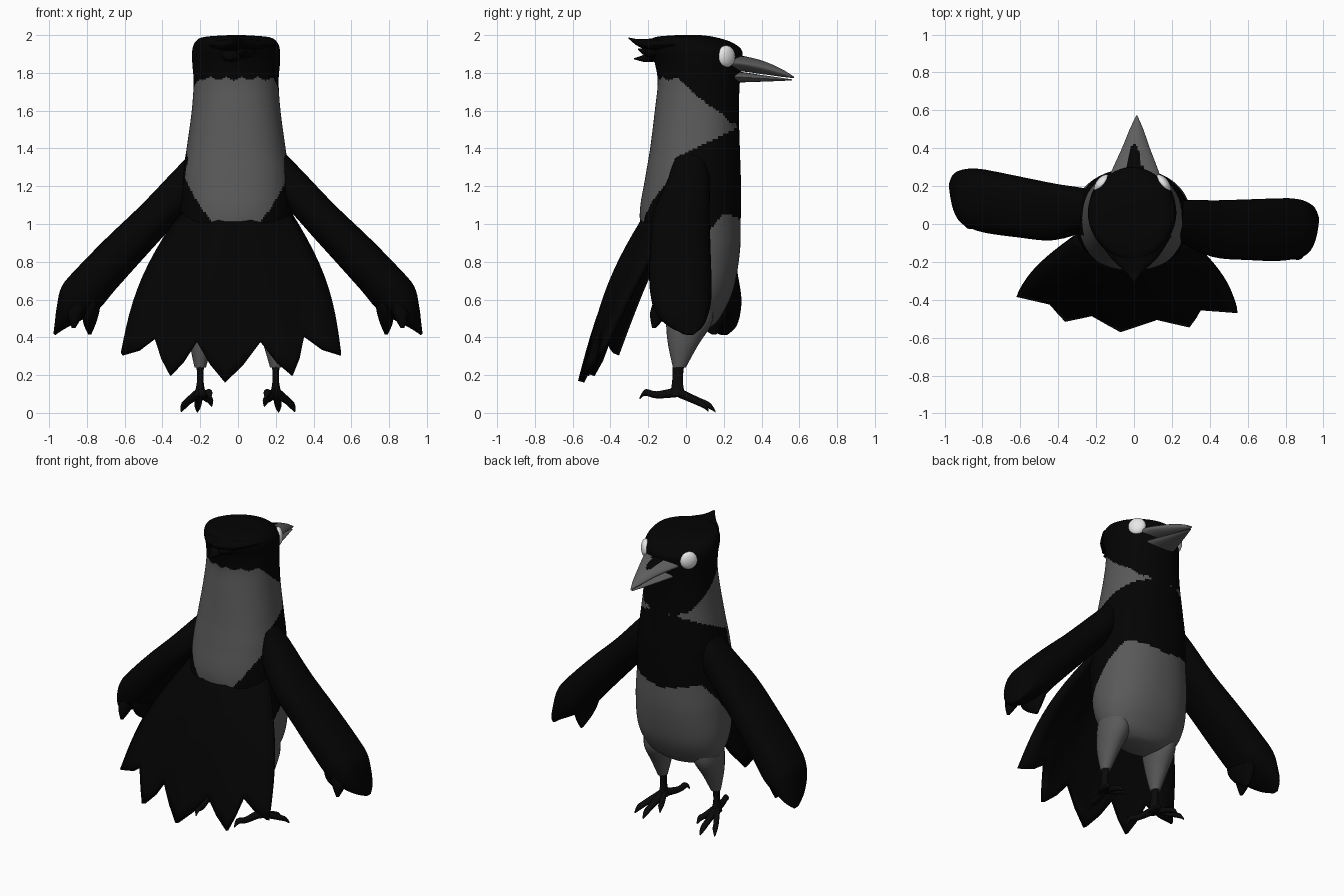
import bpy, bmesh, math
from mathutils import Vector as V

if "Cube" in bpy.data.objects:
    bpy.data.objects.remove(bpy.data.objects["Cube"])


def material(name, v):
    m = bpy.data.materials.new(name)
    m.diffuse_color = (v, v, v, 1)
    m.use_nodes = True
    m.node_tree.nodes["Principled BSDF"].inputs["Base Color"].default_value = m.diffuse_color
    return m


BLACK = material("black_plumage", .001)
GREY = material("grey_plumage", .1)
BEAK = material("beak_grey", .115)
FOOT = material("foot_black", .003)
WHITE = material("eye_white", .8)


def finish(name, bm, mats, rule=None, angle=50):
    bmesh.ops.recalc_face_normals(bm, faces=bm.faces[:])
    if rule:
        for f in bm.faces:
            f.material_index = rule(f.calc_center_median())
    me = bpy.data.meshes.new(name)
    bm.to_mesh(me)
    bm.free()
    for m in mats:
        me.materials.append(m)
    ob = bpy.data.objects.new(name, me)
    bpy.context.collection.objects.link(ob)
    bpy.ops.object.select_all(action='DESELECT')
    ob.select_set(True)
    bpy.context.view_layer.objects.active = ob
    bpy.ops.object.shade_smooth_by_angle(angle=math.radians(angle))
    return ob


def smooth_rows(rows, n):
    """Catmull-Rom interpolation of section rows."""
    out = []
    for i in range(len(rows) - 1):
        a, b, c, d = (rows[max(0, min(len(rows) - 1, i + k))] for k in (-1, 0, 1, 2))
        for s in range(n):
            t = s / n
            out.append([.5 * (2*q + (r-p)*t + (2*p-5*q+4*r-w)*t*t + (3*q-p-3*r+w)*t**3)
                        for p, q, r, w in zip(a, b, c, d)])
    return out + [list(rows[-1])]


def loft(name, rows, side, up, mats, n=4, seg=16, power=2, rule=None, caps=True):
    """Skin superellipse sections (x, y, z, half width, half depth[, power])."""
    side, up = V(side).normalized(), V(up).normalized()
    bm = bmesh.new()
    rings = []
    for x, y, z, a, b, *own in smooth_rows(rows, n):
        e = 2 / (own[0] if own else power)
        ring = []
        for k in range(seg):
            t = 2 * math.pi * k / seg
            c, s = (math.copysign(abs(q) ** e, q) for q in (math.cos(t), math.sin(t)))
            ring.append(bm.verts.new(V((x, y, z)) + side * a * c + up * b * s))
        rings.append(ring)
    for r, q in zip(rings, rings[1:]):
        for k in range(seg):
            j = (k + 1) % seg
            bm.faces.new((r[k], r[j], q[j], q[k]))
    if caps:
        bm.faces.new(rings[0])
    bm.faces.new(rings[-1])
    return finish(name, bm, mats, rule)


# Body and head in one skin: z, back y, front y, half width, section power
profile = [(.44, -.02, .08, .05, 2), (.46, -.07, .14, .17, 2), (.52, -.12, .19, .26, 2.1),
           (.65, -.18, .25, .305, 2.2), (.85, -.22, .285, .31, 2.2), (1.05, -.245, .29, .30, 2.2),
           (1.25, -.215, .29, .285, 2.3), (1.4, -.19, .285, .262, 2.3), (1.6, -.165, .28, .235, 2.2),
           (1.75, -.15, .285, .225, 2.1), (1.85, -.165, .295, .232, 1.9), (1.92, -.19, .295, .232, 1.9),
           (1.965, -.19, .235, .215, 1.85), (1.99, -.16, .15, .17, 1.8), (2.0, -.05, .08, .04, 1.8)]


def plumage(c):
    x, y, z = abs(c.x + .01), c.y, c.z
    top = 1.77 - max(0, y + .05) * .8 + .008 * math.sin(c.x * 75)
    low = 1.31 + (y + .14) * .48
    if y < -.06:
        low = min(low, .95 + 4 * x * x)
    belly = z < 1.01 + .18 * x and y > -.07 + max(0, z - .72) * .8
    return int(low < z < top or belly or z < .56)


loft("body", [(-.01, (b + f) / 2, z, w, (f - b) / 2, p) for z, b, f, w, p in profile],
     (1, 0, 0), (0, 1, 0), [BLACK, GREY], n=15, seg=180, rule=plumage)

# Crest feathers on the back of the head
for i, (x, w, z0, y1, z1) in enumerate([(0, .2, 1.952, -.305, 1.985), (.03, .09, 1.92, -.255, 1.925),
                                        (-.03, .09, 1.90, -.275, 1.875)]):
    loft(f"crest_feather_{i}", [(x, -.06, z0, w, .045), (x, -.17, z0 - .005, w * .65, .036),
                                (x, -.25 if i == 0 else -.22, (z0 + z1) / 2 - .01, w * .25, .02),
                                (x, y1, z1, .003, .003)], (1, 0, 0), (0, 0, 1), [BLACK], caps=False)

# Beak: upper half with dark forehead wedge, thinner lower half
loft("upper_beak", [(.005, .22, 1.853, .145, .05), (.006, .29, 1.85, .12, .042), (.01, .4, 1.83, .074, .036),
                    (.013, .5, 1.802, .036, .022), (.015, .572, 1.776, .003, .004)],
     (1, 0, 0), (0, 0, 1), [BEAK, BLACK], n=10, seg=40, power=1.7, caps=False,
     rule=lambda c: int(c.y < .42 and abs(c.x) < .13 * math.sqrt(max(0, .42 - c.y)) and c.z > 1.85))
loft("lower_beak", [(.005, .22, 1.778, .115, .03), (.006, .3, 1.777, .092, .027), (.01, .42, 1.77, .052, .016),
                    (.015, .56, 1.763, .004, .003)], (1, 0, 0), (0, 0, 1), [BEAK], power=1.8, caps=False)

# Tail: fan of five feathers with a zigzag lower edge
edge = [(-.615, -.37, .31), (-.44, -.41, .4), (-.36, -.5, .2), (-.22, -.47, .38), (-.07, -.555, .165),
        (.12, -.49, .38), (.29, -.53, .2), (.35, -.44, .41), (.545, -.455, .31)]
bm = bmesh.new()
cols = []
for i in range(17):
    a, b = V(edge[i // 2]), V(edge[min(8, (i + 1) // 2)])
    low = (a + b) / 2
    if i % 2:
        low.z -= .02
    u = i / 8 - 1
    top = V((.24 * u - .01, -.165 + .15 * u * u, 1.12))
    col = []
    for j in range(1, 13):
        v = j / 12
        p = top.lerp(low, v)
        bulge = math.sin(math.pi * v)
        p.x += .065 * u * bulge
        p.y -= .045 * bulge * (1 - .6 * u * u)
        col.append(bm.verts.new(p))
    cols.append(col)
for p, q in zip(cols, cols[1:]):
    for j in range(11):
        bm.faces.new((p[j], q[j], q[j + 1], p[j + 1]))
tail = finish("tail_fan", bm, [BLACK])
mod = tail.modifiers.new("thickness", 'SOLIDIFY')
mod.thickness = .035
mod.offset = 0

for s, label in ((1, "right"), (-1, "left")):
    # Wing: the left one swings slightly forward; its end runs into the outer feather
    y0, yaw = (-.03, 0) if s > 0 else (.02, .17)

    def place(x, y, z, a, b):
        return (s * x, y + y0 + yaw * (x - .2), z, a, b)

    arm = [(.18, .05, 1.39, .07, .04), (.262, .045, 1.235, .11, .09), (.43, .005, 1.045, .15, .1),
           (.6, 0, .87, .16, .11), (.75, 0, .71, .165, .115), (.835, .005, .61, .16, .115),
           (.895, .01, .53, .14, .075), (.945, .03, .46, .09, .03), (.972, .05, .415, .02, .006)]
    loft(f"{label}_wing", [place(*r) for r in arm], (0, 1, 0), (s * .84, 0, .54), [BLACK],
         seg=32, power=2.3, caps=False)
    # Inner feather group
    loft(f"{label}_wing_inner_feather",
         [place(.755, -.01, .66, .11, .03), place(.775, -.01, .56, .12, .045),
          place(.785, .0, .48, .08, .035), place(.785, .03, .415, .012, .008)],
         (0, 1, 0), (1, 0, 0), [BLACK], seg=24, caps=False)
    # Rear feather tip
    loft(f"{label}_wing_rear_feather",
         [place(.83, -.08, .62, .05, .05), place(.86, -.11, .53, .05, .045),
          place(.87, -.14, .45, .01, .01)], (0, 1, 0), (1, 0, 0), [BLACK], caps=False)

    # Eye: flattened ball turned half forward
    bm = bmesh.new()
    bmesh.ops.create_uvsphere(bm, u_segments=20, v_segments=12, radius=1)
    for v in bm.verts:
        a, b, c = v.co.x * .03, v.co.y * .056, v.co.z
        v.co = V((s * (.162 + a * .8 - b * .6) - .008, .213 + a * .6 + b * .8, c * .058 + 1.887))
    finish(f"{label}_eye", bm, [WHITE])

    # Thigh, shank and toes
    loft(f"{label}_thigh", [(s * .18, .025, .56, .09, .12), (s * .185, .015, .47, .085, .12),
                            (s * .195, -.015, .36, .06, .08), (s * .2, -.035, .24, .03, .034)],
         (1, 0, 0), (0, 1, 0), [GREY], seg=24, caps=False)
    loft(f"{label}_shank", [(s * .2, -.04, .25, .02, .03), (s * .2, -.045, .17, .017, .028),
                            (s * .2, -.045, .09, .032, .04)], (1, 0, 0), (0, 1, 0), [FOOT])
    for i, (x, y, z) in enumerate([(.3, .12, .022), (.215, .155, .02), (.14, .08, .05), (.145, -.245, .09)]):
        mx, my = .2 + (x - .2) * .6, -.045 + (y + .045) * .55
        loft(f"{label}_toe_{i}", [(s * .2, -.045, .11, .026, .028), (s * mx, my, z * .45 + .055, .02, .02),
                                  (s * (.2 + (x - .2) * .85), -.045 + (y + .045) * .85, z + .018, .018, .018),
                                  (s * x, y, z - .012, .004, .006)], (1, 0, 0), (0, 0, 1), [FOOT], seg=10)
